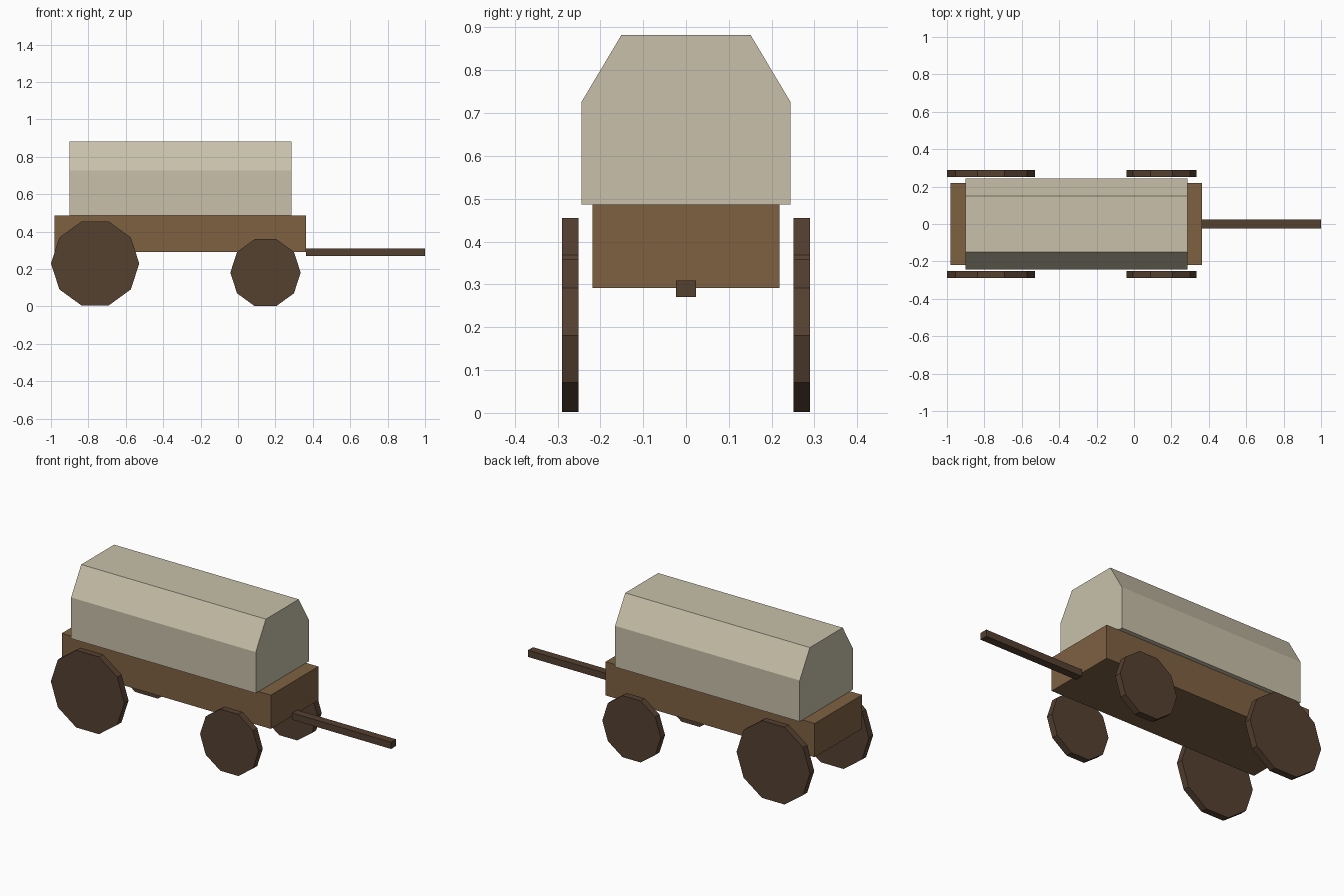
import bpy, bmesh, math

if "Cube" in bpy.data.objects:
    bpy.data.objects.remove(bpy.data.objects["Cube"])


def material(name, rgb):
    m = bpy.data.materials.new(name)
    m.diffuse_color = (*rgb, 1)
    m.use_nodes = True
    m.node_tree.nodes["Principled BSDF"].inputs["Base Color"].default_value = m.diffuse_color
    return m


WOOD = material("wood", (0.21, 0.12, 0.055))
DARK_WOOD = material("dark wood", (0.09, 0.052, 0.03))
CANVAS = material("canvas", (0.58, 0.53, 0.40))


def prism(name, profile, start, end, axis, mat):
    """Extrude a closed profile along x (profile = y, z) or y (profile = x, z)."""
    bm = bmesh.new()

    def point(a, z):
        return (start, a, z) if axis == "x" else (a, start, z)

    face = bm.faces.new([bm.verts.new(point(a, z)) for a, z in profile])
    grown = bmesh.ops.extrude_face_region(bm, geom=[face])
    verts = [g for g in grown["geom"] if isinstance(g, bmesh.types.BMVert)]
    d = end - start
    bmesh.ops.translate(bm, verts=verts, vec=(d, 0, 0) if axis == "x" else (0, d, 0))
    bmesh.ops.recalc_face_normals(bm, faces=bm.faces)
    mesh = bpy.data.meshes.new(name)
    bm.to_mesh(mesh)
    bm.free()
    mesh.materials.append(mat)
    obj = bpy.data.objects.new(name, mesh)
    bpy.context.collection.objects.link(obj)
    return obj


def rect(half, low, high):
    return [(-half, low), (half, low), (half, high), (-half, high)]


# Wagon bed
prism("wagon_bed", rect(0.218, 0.291, 0.487), -0.98, 0.364, "x", WOOD)

# Faceted canvas cover
right_half = [(0.244, 0.487), (0.244, 0.726), (0.151, 0.882)]
cover = right_half + [(-y, z) for y, z in reversed(right_half)]
prism("canvas_cover", cover, -0.902, 0.285, "x", CANVAS)

# Draw pole
prism("draw_pole", rect(0.023, 0.27, 0.309), 0.364, 1.0, "x", DARK_WOOD)

# Ten-sided wheels, larger at the rear
for end, cx, cz, r in (("rear", -0.764, 0.23, 0.236), ("front", 0.147, 0.181, 0.188)):
    rim = [(cx + r * math.cos(math.tau * i / 10), cz + r * math.sin(math.tau * i / 10))
           for i in range(10)]
    for side, s in (("left", 1), ("right", -1)):
        prism(f"{end}_{side}_wheel", rim, s * 0.251, s * 0.29, "y", DARK_WOOD)
